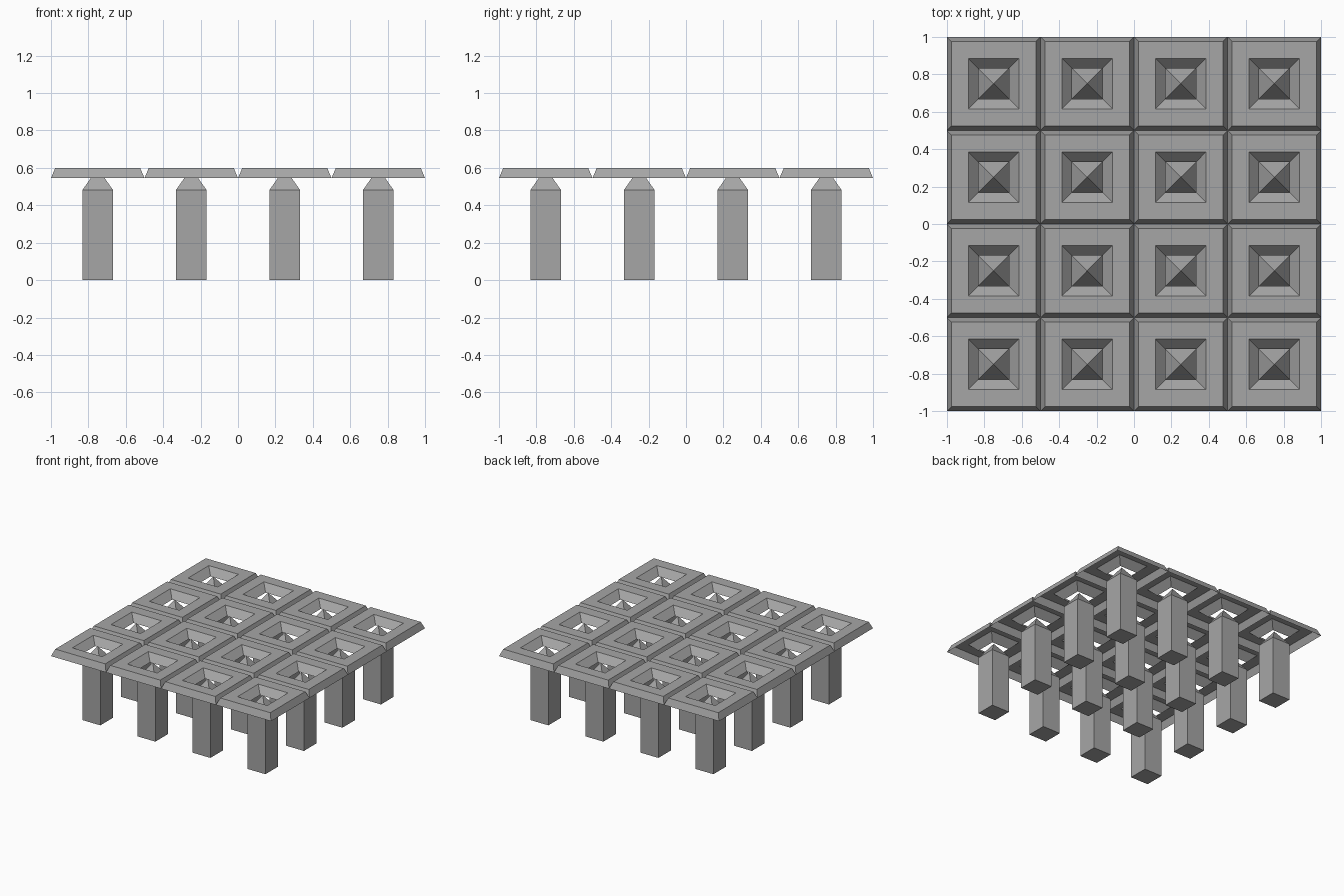
import bpy
import bmesh

cube = bpy.data.objects.get("Cube")
if cube:
    bpy.data.objects.remove(cube, do_unlink=True)

# Single stone colour
stone = bpy.data.materials.new("stone_grey")
stone.use_nodes = True
color = (0.38, 0.38, 0.38, 1)
stone.diffuse_color = color
stone.node_tree.nodes["Principled BSDF"].inputs["Base Color"].default_value = color

PITCH = 0.5
COUNT = 4


def square_ring(bm, half, z):
    """Four vertices of a level square."""
    return [bm.verts.new((sx * half, sy * half, z))
            for sx, sy in ((-1, -1), (1, -1), (1, 1), (-1, 1))]


def loft(bm, profile):
    """Join square rings given as (half width, height) pairs."""
    rings = [square_ring(bm, half, z) for half, z in profile]
    for low, high in zip(rings, rings[1:]):
        for i in range(4):
            j = (i + 1) % 4
            bm.faces.new((low[i], low[j], high[j], high[i]))
    return rings


def finish_mesh(bm, name):
    mesh = bpy.data.meshes.new(name)
    bm.to_mesh(mesh)
    bm.free()
    mesh.materials.append(stone)
    return mesh


# Open-backed tile: bevelled rim, flat top, sloping square opening
bm = bmesh.new()
loft(bm, [(0.25, 0.545), (0.227, 0.6), (0.135, 0.6), (0.082, 0.545)])
tile_mesh = finish_mesh(bm, "tile")

# Square post with a pyramid point
bm = bmesh.new()
rings = loft(bm, [(0.081, 0), (0.081, 0.483)])
bm.faces.new(rings[0][::-1])
apex = bm.verts.new((0, 0, 0.598))
top = rings[-1]
for i in range(4):
    bm.faces.new((top[i], top[(i + 1) % 4], apex))
post_mesh = finish_mesh(bm, "post")

# Grid of tiles, each over its own post
for row in range(COUNT):
    for col in range(COUNT):
        x = (col - (COUNT - 1) / 2) * PITCH
        y = (row - (COUNT - 1) / 2) * PITCH
        for name, mesh in (("tile", tile_mesh), ("post", post_mesh)):
            obj = bpy.data.objects.new(f"{name}_{row + 1}_{col + 1}", mesh)
            obj.location = (x, y, 0)
            bpy.context.collection.objects.link(obj)
